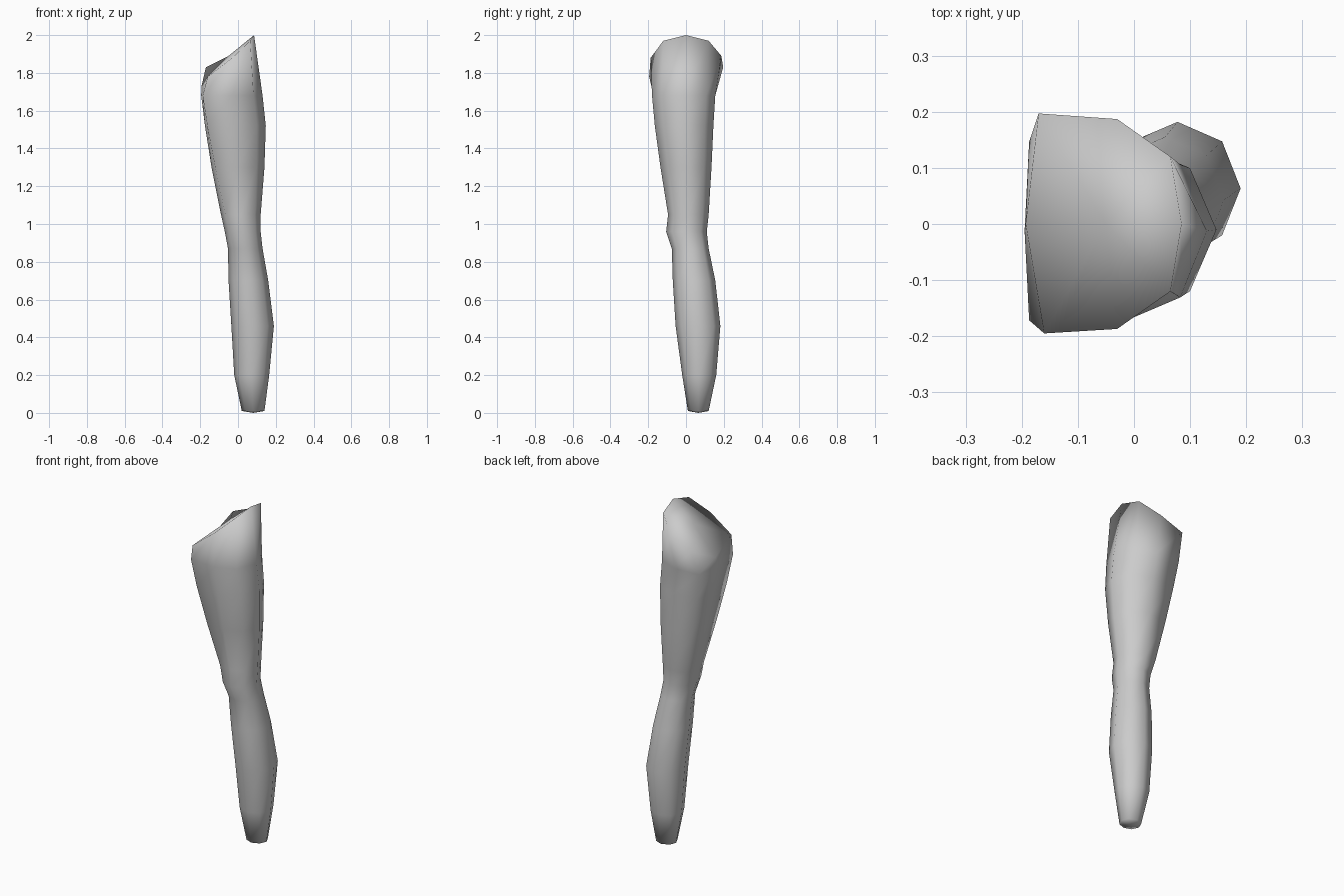
import bpy, bmesh, math

if "Cube" in bpy.data.objects:
    bpy.data.objects.remove(bpy.data.objects["Cube"])

# Cross-sections: height, x min, x max, y min, y max, boxiness of the inner corners
sections = [
    (0.01, 0.02, 0.14, 0.01, 0.12, 0.71),
    (0.20, -0.02, 0.165, -0.02, 0.16, 0.71),
    (0.46, -0.035, 0.19, -0.055, 0.182, 0.71),
    (0.70, -0.05, 0.16, -0.07, 0.155, 0.71),
    (0.87, -0.053, 0.13, -0.075, 0.12, 0.72),
    (0.96, -0.07, 0.12, -0.105, 0.11, 0.74),
    (1.05, -0.09, 0.12, -0.095, 0.12, 0.78),
    (1.30, -0.14, 0.14, -0.135, 0.135, 0.86),
    (1.52, -0.175, 0.147, -0.165, 0.145, 0.92),
    (1.68, -0.195, 0.130, -0.180, 0.155, 0.95),
]
# Slanted hip rim, starting at the outer side and going round the back
rim = [(0.085, 0, 2.0), (0.065, 0.12, 1.97), (-0.03, 0.187, 1.89), (-0.17, 0.197, 1.83),
       (-0.193, 0, 1.73), (-0.16, -0.195, 1.78), (-0.03, -0.187, 1.88), (0.065, -0.12, 1.97)]


def ring(z, x0, x1, y0, y1, box):
    """Eight points round an oval, squarer towards the inner thigh."""
    pts = []
    for i in range(8):
        a = math.pi * i / 4
        c, s = math.cos(a), math.sin(a)
        if i in (3, 5):
            c, s = -box, math.copysign(box, s)
        # the inner point follows the rim down at the top of the thigh
        pts.append(((x0 + x1) / 2 + c * (x1 - x0) / 2,
                    (y0 + y1) / 2 + s * (y1 - y0) / 2, z))
    return pts


bm = bmesh.new()
loops = [[bm.verts.new(p) for p in ring(*s)] for s in sections]
loops.append([bm.verts.new(p) for p in rim])

# Skin between the cross-sections
for a, b in zip(loops, loops[1:]):
    for i in range(8):
        j = (i + 1) % 8
        bm.faces.new((a[i], a[j], b[j], b[i]))

# Ankle and hip caps
foot = bm.verts.new((0.08, 0.065, 0.0))
hip = bm.verts.new((-0.05, 0, 1.89))
for i in range(8):
    j = (i + 1) % 8
    bm.faces.new((loops[0][j], loops[0][i], foot))
    bm.faces.new((loops[-1][i], loops[-1][j], hip))
bmesh.ops.recalc_face_normals(bm, faces=bm.faces)

mesh = bpy.data.meshes.new("leg")
bm.to_mesh(mesh)
bm.free()
mesh.shade_smooth()
leg = bpy.data.objects.new("leg", mesh)
bpy.context.collection.objects.link(leg)

grey = bpy.data.materials.new("light grey")
grey.diffuse_color = (0.6, 0.6, 0.6, 1)
grey.use_nodes = True
grey.node_tree.nodes["Principled BSDF"].inputs["Base Color"].default_value = grey.diffuse_color
mesh.materials.append(grey)
